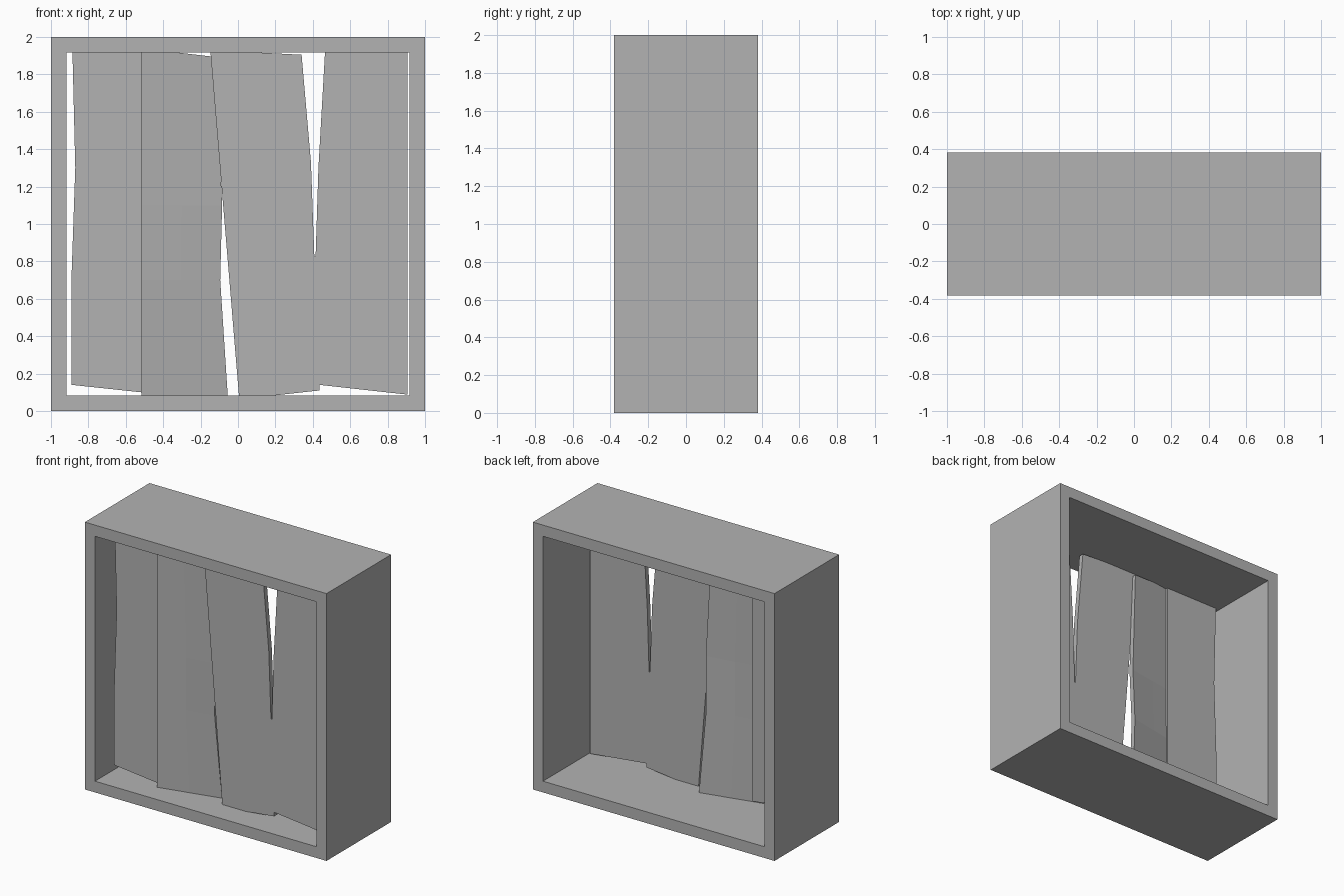
import bpy
import bmesh

cube = bpy.data.objects.get("Cube")
if cube:
    bpy.data.objects.remove(cube, do_unlink=True)

GREY = 0.45
grey = bpy.data.materials.new("plain_grey")
grey.use_nodes = True
grey.diffuse_color = (GREY, GREY, GREY, 1)
grey.node_tree.nodes["Principled BSDF"].inputs["Base Color"].default_value = (GREY, GREY, GREY, 1)


def extruded(name, points, faces, depth):
    """Make front faces from (x, y, z) points and thicken them backwards."""
    bm = bmesh.new()
    verts = [bm.verts.new(p) for p in points]
    front = [bm.faces.new([verts[i] for i in f]) for f in faces]
    result = bmesh.ops.extrude_face_region(bm, geom=front, use_keep_orig=True)
    moved = [g for g in result["geom"] if isinstance(g, bmesh.types.BMVert)]
    bmesh.ops.translate(bm, verts=moved, vec=(0, depth, 0))
    bmesh.ops.recalc_face_normals(bm, faces=bm.faces)
    bmesh.ops.triangulate(bm, faces=[f for f in bm.faces if len(f.verts) > 4])
    mesh = bpy.data.meshes.new(name)
    bm.to_mesh(mesh)
    bm.free()
    mesh.materials.append(grey)
    obj = bpy.data.objects.new(name, mesh)
    bpy.context.collection.objects.link(obj)
    return obj


def rectangle(half, low, high, y):
    return [(-half, y, low), (half, y, low), (half, y, high), (-half, y, high)]


def flat_board(name, outline, y, depth):
    return extruded(name, [(x, y, z) for x, z in outline], [range(len(outline))], depth)


# Open box frame
HALF_DEPTH = 0.382
WALL = 0.084
ring = rectangle(1, 0, 2, -HALF_DEPTH) + rectangle(1 - WALL, WALL, 2 - WALL, -HALF_DEPTH)
sides = [(i, (i + 1) % 4, (i + 1) % 4 + 4, i + 4) for i in range(4)]
extruded("box_frame", ring, sides, 2 * HALF_DEPTH)

BOARD_Y = -0.193
THICK = 0.037
TOP = 2 - WALL

# Board on the right-hand side, with a worn outer edge
flat_board("right_board", [
    (-0.89, 0.14), (-0.44, 0.092), (-0.44, TOP),
    (-0.885, TOP), (-0.87, 1.3), (-0.89, 0.72)], BOARD_Y, THICK)

# Wide board with a split running down from the top
flat_board("split_board", [
    (0.005, WALL), (0.2, WALL), (0.435, 0.11), (0.435, 0.14), (0.905, 0.088),
    (0.905, TOP), (0.465, TOP), (0.43, 1.3), (0.415, 0.83), (0.408, 0.83),
    (0.39, 1.33), (0.34, 1.905), (0.12, TOP), (-0.147, TOP)], BOARD_Y, THICK)

# Twisted, bent middle board: rows of right edge x, right edge y, left z, right z
rows = [(-0.055, -0.112, WALL, WALL), (-0.095, -0.14, 0.7, 0.7),
        (-0.085, -0.15, 1.1, 1.1), (-0.12, -0.165, TOP, 1.893)]
LEFT_X, LEFT_Y = -0.515, -0.22
bent = []
for x, y, left_z, right_z in rows:
    middle = 0.5
    bent += [(LEFT_X, LEFT_Y, left_z),
             (LEFT_X + (x - LEFT_X) * middle, LEFT_Y + (y - LEFT_Y) * middle, left_z),
             (x, y, right_z)]
cells = [(r + c, r + c + 1, r + c + 4, r + c + 3)
         for r in range(0, 3 * (len(rows) - 1), 3) for c in range(2)]
extruded("middle_board", bent, cells, THICK)
